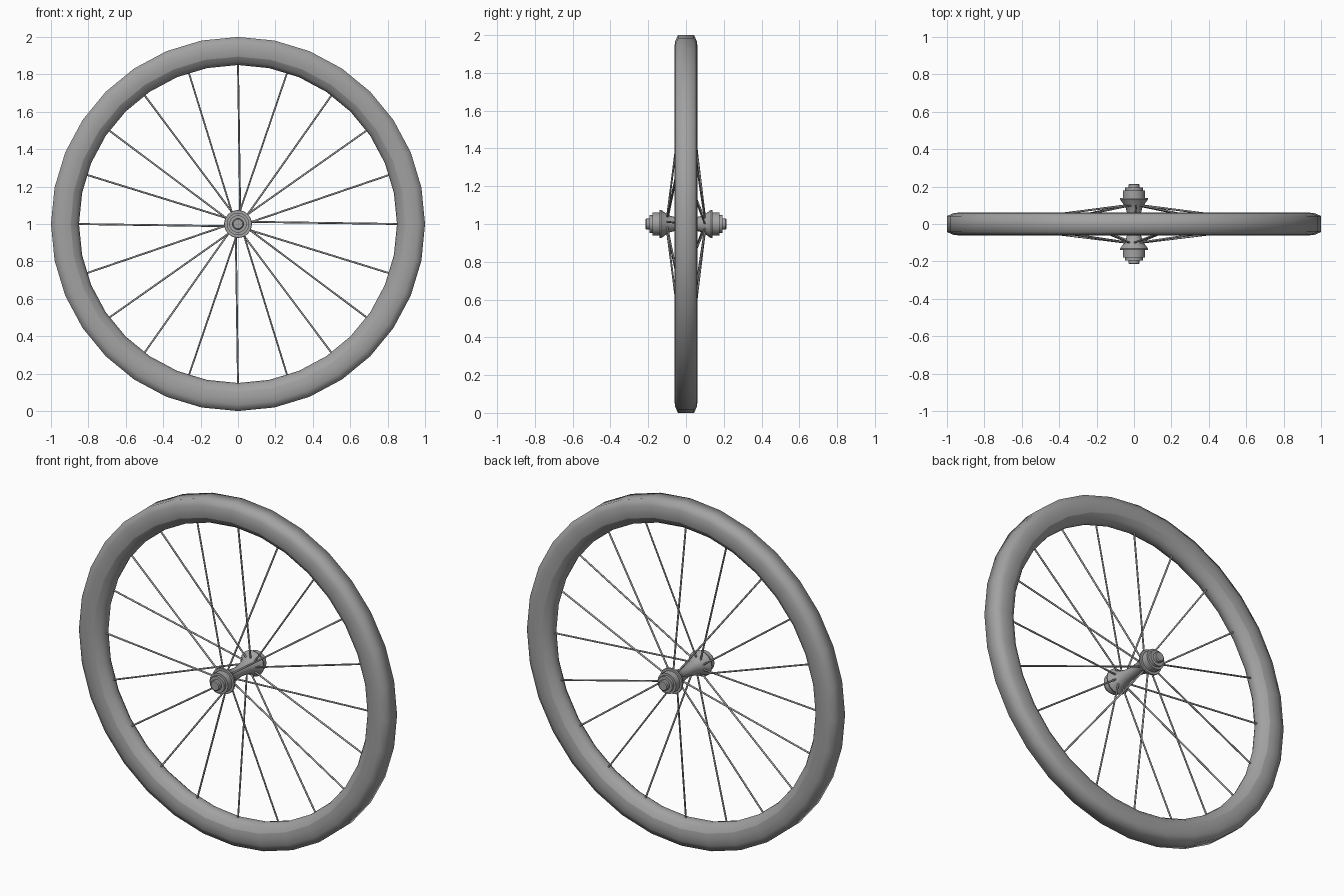
import bpy, bmesh, math
from mathutils import Vector, Matrix

cube = bpy.data.objects.get("Cube")
if cube:
    bpy.data.objects.remove(cube, do_unlink=True)

grey = bpy.data.materials.new("plain grey")
grey.use_nodes = True
GREY = (0.36, 0.36, 0.36, 1)
grey.diffuse_color = GREY
grey.node_tree.nodes["Principled BSDF"].inputs["Base Color"].default_value = GREY

CENTRE = Vector((0, 0, 1))


def finish(name, bm, angle):
    bmesh.ops.recalc_face_normals(bm, faces=bm.faces)
    mesh = bpy.data.meshes.new(name)
    bm.to_mesh(mesh)
    bm.free()
    mesh.materials.append(grey)
    obj = bpy.data.objects.new(name, mesh)
    bpy.context.collection.objects.link(obj)
    bpy.ops.object.select_all(action='DESELECT')
    obj.select_set(True)
    bpy.context.view_layer.objects.active = obj
    bpy.ops.object.shade_smooth_by_angle(angle=math.radians(angle))
    return obj


def lathe(name, half, sides, angle, closed=False):
    """Spin a (radius, y) half profile, mirrored in y, around the axle."""
    profile = half + [(r, -y) for r, y in reversed(half) if y > 0]
    bm = bmesh.new()
    rings = []
    for i in range(sides):
        a = math.tau * i / sides
        rings.append([bm.verts.new(CENTRE + Vector((r * math.cos(a), y, r * math.sin(a))))
                      for r, y in profile])
    count = len(profile)
    for i in range(sides):
        a, b = rings[i], rings[(i + 1) % sides]
        for j in range(count if closed else count - 1):
            k = (j + 1) % count
            bm.faces.new((a[j], a[k], b[k], b[j]))
    if not closed:
        for j in (0, -1):
            bm.faces.new([ring[j] for ring in rings])
    return finish(name, bm, angle)


# Tyre and rim form one continuous hoop, with a crease where they meet
hoop = lathe("tyre_and_rim", [(0.85, 0), (0.854, 0.02), (0.868, 0.04), (0.895, 0.056),
                              (0.925, 0.062), (0.965, 0.058), (1.0, 0.043)],
             32, 75, closed=True)
for edge in hoop.data.edges:
    radii = [(hoop.data.vertices[v].co - CENTRE) * Vector((1, 0, 1)) for v in edge.vertices]
    if all(abs(p.length - 0.895) < 0.002 for p in radii):
        edge.use_edge_sharp = True

# Hub: waisted barrel, flared flanges, stepped nuts and axle ends
hub = [(0.03, 0), (0.035, 0.05), (0.045, 0.09), (0.075, 0.132), (0.073, 0.14),
       (0.06, 0.14), (0.06, 0.178), (0.047, 0.178), (0.047, 0.194),
       (0.03, 0.194), (0.03, 0.21), (0.025, 0.215)]
lathe("hub", hub[::-1], 16, 30)

# Spokes: alternate between the two flanges
SPOKES = 20
bm = bmesh.new()
for k in range(SPOKES):
    a = math.tau * k / SPOKES
    side = -1 if k % 2 == 0 else 1
    out = Vector((math.cos(a), 0, math.sin(a)))
    tangent = Vector((-math.sin(a), 0, math.cos(a)))
    start = CENTRE + out * 0.04 - tangent * side * 0.012 + Vector((0, side * 0.1, 0))
    end = CENTRE + out * 0.86
    line = end - start
    turn = line.to_track_quat('Z', 'Y').to_matrix().to_4x4()
    bmesh.ops.create_cone(bm, cap_ends=True, segments=8, radius1=0.005, radius2=0.005,
                          depth=line.length,
                          matrix=Matrix.Translation((start + end) / 2) @ turn)
finish("spokes", bm, 50)
